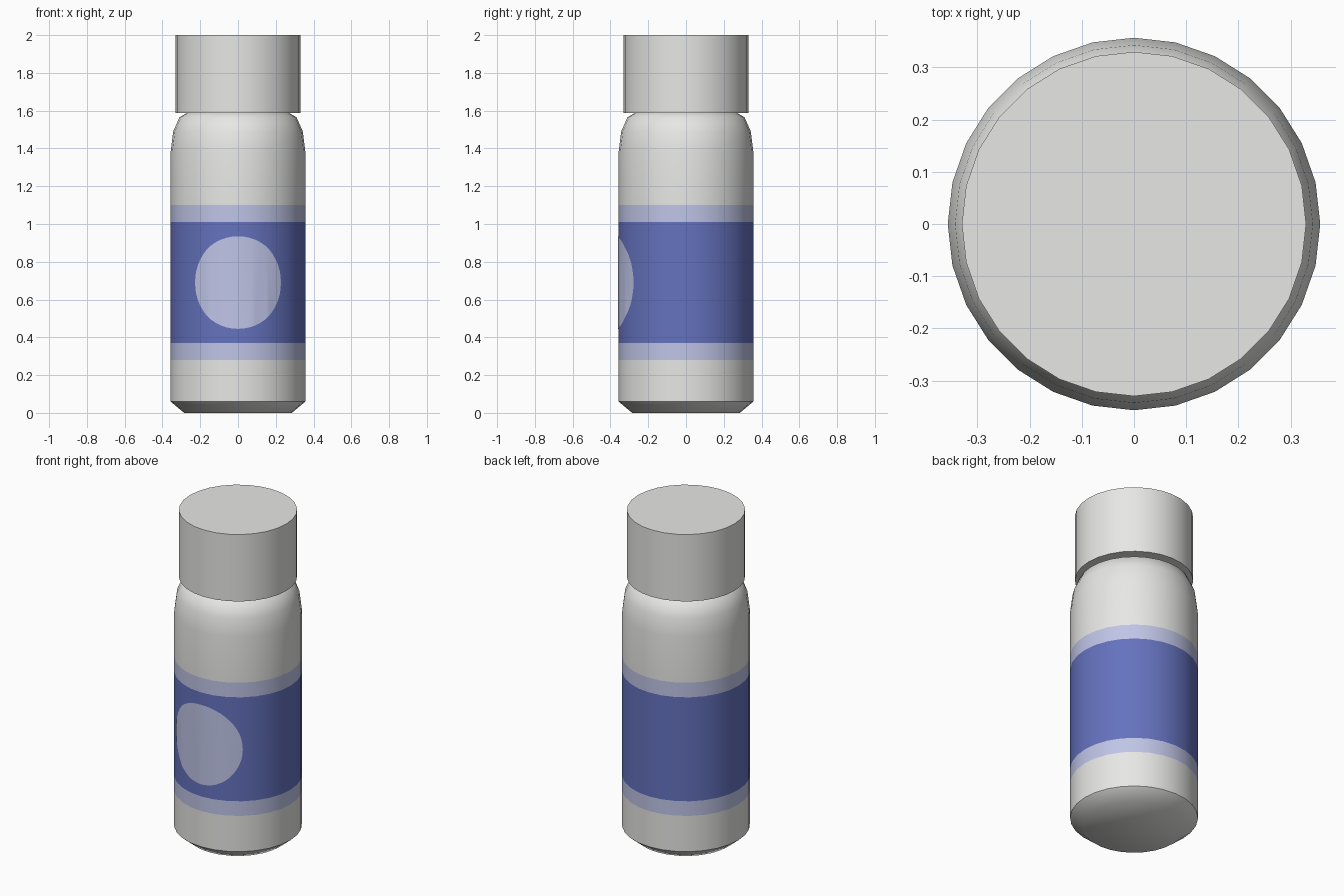
import bpy, bmesh, math

if "Cube" in bpy.data.objects:
    bpy.data.objects.remove(bpy.data.objects["Cube"])

SIDES = 28
R = 0.357
STEP = 2 * math.pi / SIDES


def material(name, rgb):
    m = bpy.data.materials.new(name)
    m.diffuse_color = (*rgb, 1)
    m.use_nodes = True
    m.node_tree.nodes["Principled BSDF"].inputs["Base Color"].default_value = m.diffuse_color
    return m


white = material("off_white", (0.8, 0.8, 0.79))
pale = material("pale_blue", (0.53, 0.565, 0.81))
blue = material("label_blue", (0.13, 0.17, 0.52))


def finish(bm, name, mats, angle=45):
    mesh = bpy.data.meshes.new(name)
    bm.to_mesh(mesh)
    bm.free()
    for m in mats:
        mesh.materials.append(m)
    ob = bpy.data.objects.new(name, mesh)
    bpy.context.collection.objects.link(ob)
    bpy.ops.object.select_all(action='DESELECT')
    ob.select_set(True)
    bpy.context.view_layer.objects.active = ob
    bpy.ops.object.shade_smooth_by_angle(angle=math.radians(angle))
    return ob


def lathe(name, profile, mats, pick=lambda z: 0):
    """Turn an (r, z) profile around z, closed by a disc at each end."""
    bm = bmesh.new()
    rings = [[bm.verts.new((r * math.sin(i * STEP), -r * math.cos(i * STEP), z))
              for i in range(SIDES)] for r, z in profile]
    for a, b in zip(rings, rings[1:]):
        for i in range(SIDES):
            j = (i + 1) % SIDES
            bm.faces.new((a[i], a[j], b[j], b[i]))
    bm.faces.new(rings[0][::-1])
    bm.faces.new(rings[-1])
    for f in bm.faces:
        f.material_index = pick(f.calc_center_median().z)
    return finish(bm, name, mats)


def label_colour(z):
    if 0.37 < z < 1.01:
        return 2
    return 1 if 0.28 < z < 1.10 else 0


# Bottle body with chamfered foot, wrapped label bands and rounded shoulder
lathe("bottle_body",
      [(0.285, 0), (R, 0.06), (R, 0.28), (R, 0.37), (R, 1.01), (R, 1.10), (R, 1.38),
       (0.343, 1.49), (0.31, 1.565), (0.275, 1.585), (0.25, 1.60)],
      [white, pale, blue], label_colour)

# Screw cap
lathe("cap", [(0.33, 1.588), (0.33, 2.0)], [white])

# Round label spot: flat disc, cut at the facet lines, then wrapped on the body
bm = bmesh.new()
N, RAD = 48, 0.245
bm.faces.new([bm.verts.new((RAD / R * math.cos(2 * math.pi * i / N), 0,
                            0.69 + RAD * math.sin(2 * math.pi * i / N)))
              for i in range(N)])
for k in range(-4, 5):
    bmesh.ops.bisect_plane(bm, geom=bm.verts[:] + bm.edges[:] + bm.faces[:], dist=1e-5,
                           plane_co=(k * STEP, 0, 0), plane_no=(1, 0, 0))
for v in bm.verts:
    k = math.floor(v.co.x / STEP + 1e-6)
    t = v.co.x / STEP - k
    a, b = k * STEP, (k + 1) * STEP
    r = R + 0.002
    v.co.x = r * ((1 - t) * math.sin(a) + t * math.sin(b))
    v.co.y = -r * ((1 - t) * math.cos(a) + t * math.cos(b))
bm.normal_update()
for f in bm.faces:
    if f.normal.y > 0:
        f.normal_flip()
finish(bm, "label_spot", [pale])
